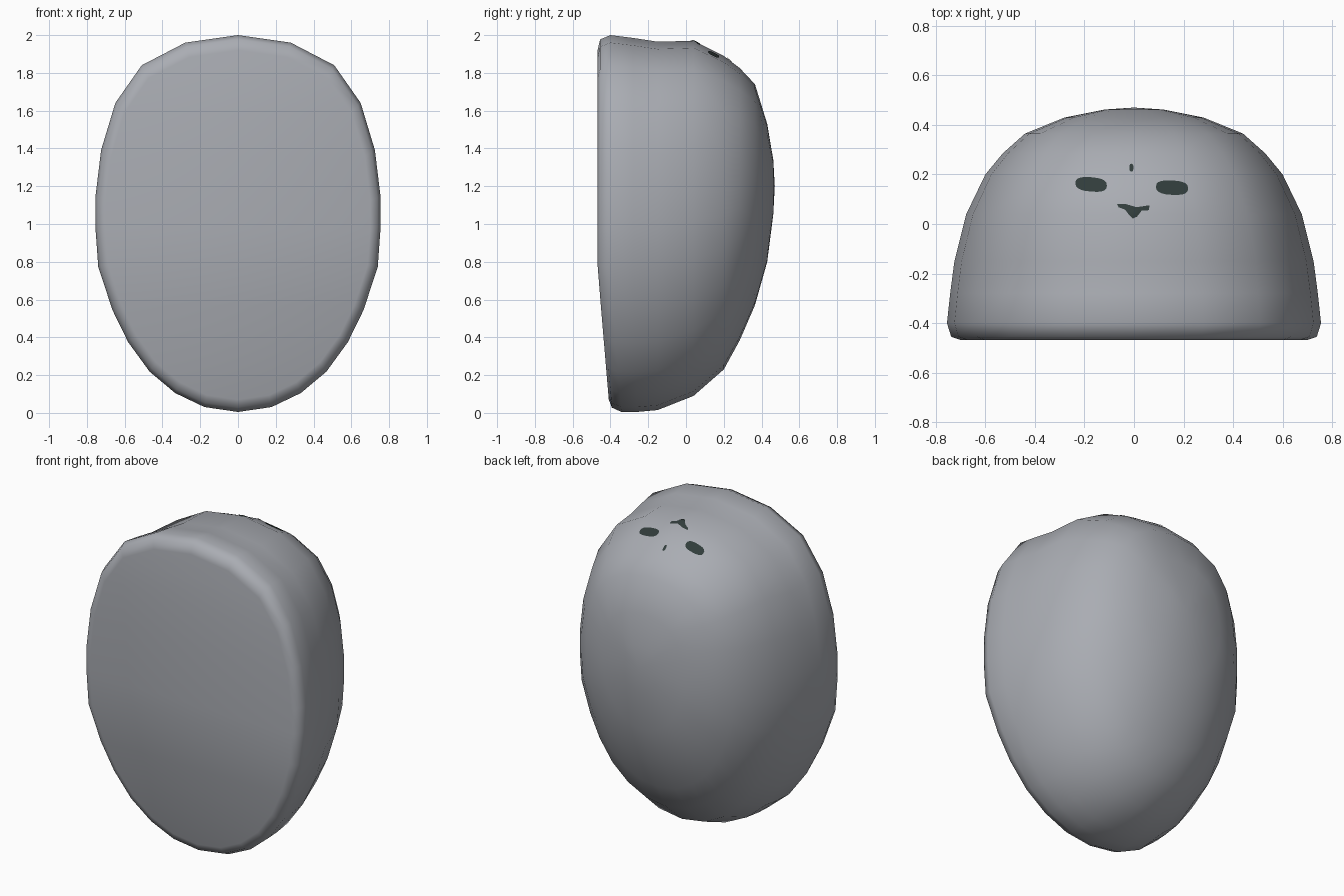
import bpy, bmesh, math
from mathutils import Vector
from mathutils.bvhtree import BVHTree

if "Cube" in bpy.data.objects:
    bpy.data.objects.remove(bpy.data.objects["Cube"])


def material(name, rgb):
    m = bpy.data.materials.new(name)
    m.diffuse_color = (*rgb, 1)
    m.use_nodes = True
    m.node_tree.nodes["Principled BSDF"].inputs["Base Color"].default_value = m.diffuse_color
    return m


GREY = material("stone grey", (0.40, 0.415, 0.45))
DARK = material("dark slate", (0.03, 0.045, 0.043))


def finish(bm, name, mat):
    bmesh.ops.recalc_face_normals(bm, faces=bm.faces)
    for f in bm.faces:
        f.smooth = True
    me = bpy.data.meshes.new(name)
    bm.to_mesh(me)
    me.materials.append(mat)
    ob = bpy.data.objects.new(name, me)
    bpy.context.collection.objects.link(ob)
    return ob


# Egg outline, right half from top to bottom: (share of half width, share of height)
half = [(0, 1), (.37, .98), (.675, .92), (.86, .82), (.96, .695), (1, .57), (1, .49),
        (.98, .385), (.88, .27), (.77, .185), (.62, .107), (.44, .05), (.235, .013), (0, 0)]
outline = half + [(-u, v) for u, v in half[-2:0:-1]]
n = len(outline)

# Slices front to back: y, half width, bottom, top, share of the lower front slant
slices = [(-.468, .70, .07, 1.92, 1), (-.455, .738, .028, 1.977, 1), (-.40, .755, .005, 2.0, .9),
          (-.28, .742, .005, 1.985, .3), (-.15, .725, .015, 1.965, 0), (.04, .677, .09, 1.97, 0),
          (.20, .60, .23, 1.89, 0), (.285, .53, .385, 1.825, 0), (.365, .44, .57, 1.74, 0),
          (.43, .28, .80, 1.53, 0), (.462, .12, 1.05, 1.34, 0)]

# Egg-shaped body with a flat front
bm = bmesh.new()
rings = []
for y, w, zb, zt, slant in slices:
    ring = []
    for u, v in outline:
        z = zb + v * (zt - zb)
        ring.append(bm.verts.new((u * w, y + .065 * slant * max(0, (.77 - z) / .77), z)))
    rings.append(ring)
for a, b in zip(rings, rings[1:]):
    for i in range(n):
        j = (i + 1) % n
        bm.faces.new((a[i], a[j], b[j], b[i]))
tip = bm.verts.new((0, .47, 1.2))
for i in range(n):
    bm.faces.new((rings[-1][i], rings[-1][(i + 1) % n], tip))
# flat front in level strips
front = rings[0]
for i in range(len(half) - 1):
    quad = [front[i], front[i + 1], front[(n - i - 1) % n], front[(n - i) % n]]
    bm.faces.new(list(dict.fromkeys(quad)))
bmesh.ops.recalc_face_normals(bm, faces=bm.faces)
tree = BVHTree.FromBMesh(bm)
finish(bm, "body", GREY)
bm.free()


def patch(name, points):
    """Thin painted plate laid on the top of the body."""
    bm = bmesh.new()
    c = sum((Vector(p) for p in points), Vector((0, 0))) / len(points)

    def drop(p):
        hit, nor, _, _ = tree.ray_cast(Vector((p[0], p[1], 3)), Vector((0, 0, -1)))
        return bm.verts.new(hit + nor * .004)
    mid = drop(c)
    loops = [[drop(c + (Vector(p) - c) * s) for p in points] for s in (.33, .67, 1)]
    k = len(points)
    for i in range(k):
        j = (i + 1) % k
        bm.faces.new((mid, loops[0][i], loops[0][j]))
        for a, b in zip(loops, loops[1:]):
            bm.faces.new((a[i], b[i], b[j], a[j]))
    finish(bm, name, DARK)
    bm.free()


def oval(cx, cy, rx, ry, tilt):
    pts = []
    for i in range(20):
        t = math.tau * i / 20
        x = rx * math.copysign(abs(math.cos(t)) ** .75, math.cos(t))
        y = ry * math.copysign(abs(math.sin(t)) ** .75, math.sin(t))
        pts.append((cx + x, cy + y + tilt * x))
    return pts


# Painted face on the upper back
patch("left_eye", oval(-.172, .158, .063, .029, -.08))
patch("right_eye", oval(.153, .145, .065, .029, -.05))
patch("nose", [(-.068, .08), (-.03, .078), (.01, .066), (.062, .074), (.06, .054), (.03, .052),
               (.012, .03), (-.004, .022), (-.018, .035), (-.035, .056), (-.062, .066)])
patch("brow_spot", oval(-.01, .225, .008, .016, 0))
